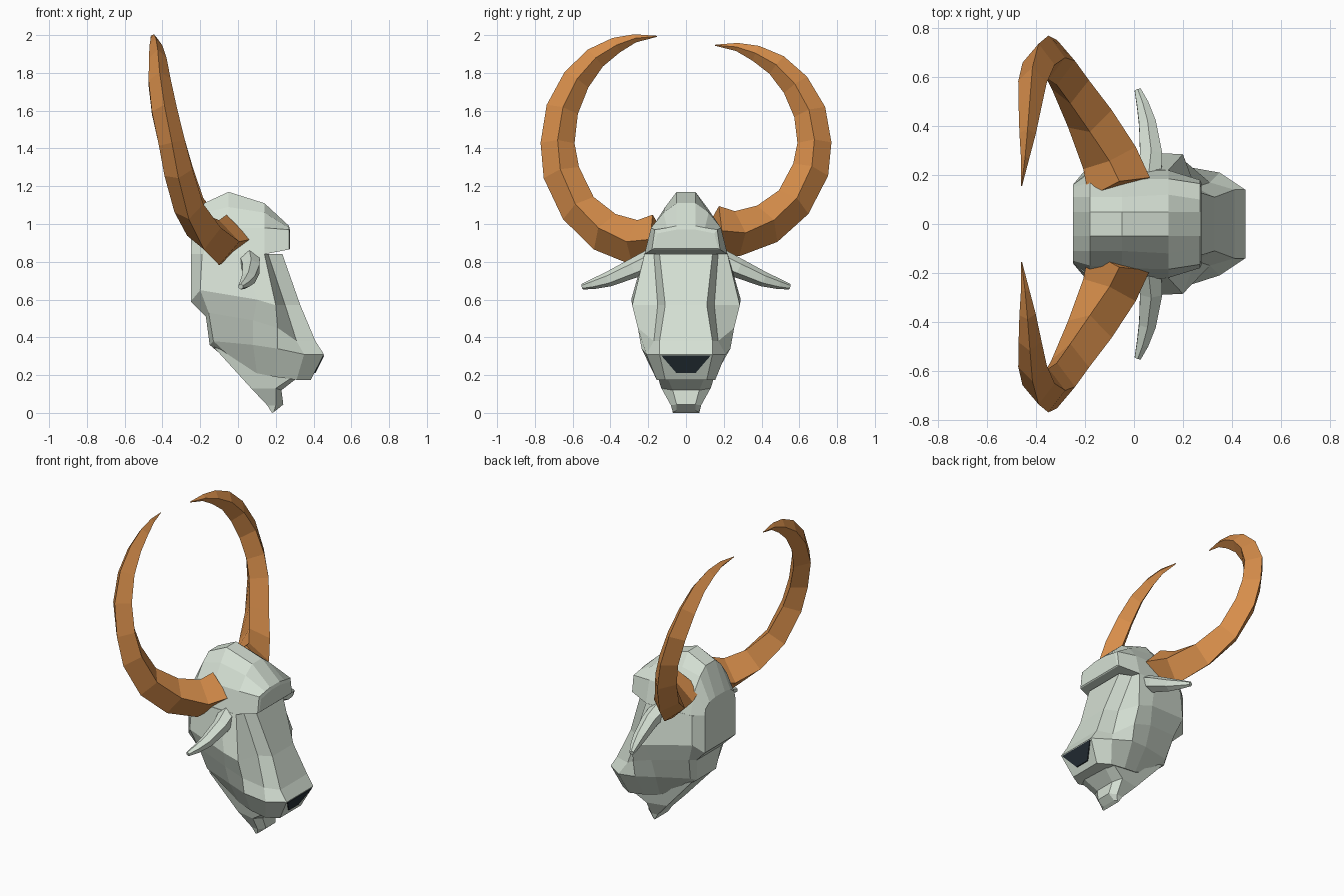
import bpy, bmesh, math
from mathutils import Vector


def material(name, rgb):
    m = bpy.data.materials.new(name)
    m.diffuse_color = (*rgb, 1)
    return m


HIDE = material("pale sage", (0.67, 0.75, 0.66))
HORN = material("orange horn", (0.68, 0.27, 0.07))
NOSE = material("dark slate", (0.02, 0.03, 0.04))


def loft(name, rings, mat):
    """Skin a list of equal closed rings and cap both ends."""
    bm = bmesh.new()
    vs = [[bm.verts.new(p) for p in ring] for ring in rings]
    n = len(rings[0])
    for a, b in zip(vs, vs[1:]):
        for i in range(n):
            j = (i + 1) % n
            bm.faces.new((a[i], a[j], b[j], b[i]))
    bm.faces.new(vs[0])
    bm.faces.new(vs[-1])
    bmesh.ops.recalc_face_normals(bm, faces=bm.faces)
    me = bpy.data.meshes.new(name)
    bm.to_mesh(me)
    bm.free()
    me.materials.append(mat)
    ob = bpy.data.objects.new(name, me)
    bpy.context.collection.objects.link(ob)
    return ob


def mirrored(half):
    """Close a half outline by mirroring it across y = 0."""
    return half + [(x, -y, z) for x, y, z in reversed(half)]


def tube(name, path, sides, depth, mat):
    """Tapered tube along (x, y, z, radius); depth(k) scales the x side of ring k."""
    pts = [Vector(p[:3]) for p in path]
    rings = []
    for k, p in enumerate(pts):
        t = (pts[min(k + 1, len(pts) - 1)] - pts[max(k - 1, 0)]).normalized()
        u = t.cross(Vector((1, 0, 0))).normalized()
        w = t.cross(u)
        r = path[k][3]
        rings.append([p + r * (u * math.cos(a) + w * math.sin(a) * depth(k))
                      for a in (2 * math.pi * i / sides for i in range(sides))])
    return loft(name, rings, mat)


# Face: bridge, bridge side, cheek, cheek rear, neck side, neck back; brow to chin
face = [
    [(.235, .14, .84), (.16, .17, .84), (.14, .22, .84), (.02, .222, .84), (-.19, .21, .84), (-.25, .16, .84)],
    [(.33, .11, .57), (.25, .15, .57), (.20, .285, .57), (.10, .29, .60), (-.20, .22, .65), (-.25, .16, .59)],
    [(.41, .14, .38), (.31, .17, .38), (.21, .255, .45), (.08, .25, .49), (-.155, .19, .53), (-.17, .13, .51)],
    [(.455, .14, .31), (.35, .21, .31), (.21, .235, .34), (.08, .205, .36), (-.13, .14, .38), (-.15, .10, .36)],
    [(.385, .11, .175), (.31, .155, .175), (.20, .15, .19), (.10, .13, .21), (.01, .11, .25), (-.02, .07, .25)],
]
loft("face", [mirrored(r) for r in face], HIDE)

# Crown with overhanging brow: x, top z, shoulder y, shoulder z, side y, side z, bottom y, bottom z
crown = [
    (-.25, .92, .11, .91, .15, .88, .16, .84),
    (-.18, 1.11, .11, 1.06, .17, .98, .21, .84),
    (-.05, 1.17, .11, 1.09, .18, .98, .215, .84),
    (.14, 1.11, .12, 1.06, .185, .98, .22, .84),
    (.27, .99, .10, .98, .165, .97, .18, .865),
    (.275, .97, .10, .96, .15, .95, .17, .87),
]
loft("crown", [mirrored([(x, .05, t), (x, sy, sz), (x, ey, ez), (x, by, bz)])
               for x, t, sy, sz, ey, ez, by, bz in crown], HIDE)

# Lower jaw tapering to the chin: front, side, rear
jaw = [
    [(.32, .10, .19), (.29, .15, .19), (-.13, .12, .35)],
    [(.23, .07, .12), (.20, .13, .13), (.07, .10, .13)],
    [(.24, .05, .045), (.20, .08, .04), (.155, .075, .04)],
    [(.20, .05, .012), (.19, .07, .005), (.18, .07, .0)],
]
loft("jaw", [mirrored(r) for r in jaw], HIDE)

# Nose plate
nose = [(.450, .13, .303), (.404, .05, .21)]
loft("nose", [mirrored([(x + d, y, z) for x, y, z in nose]) for d in (-.003, .006)], NOSE)

# Horns: four-sided, one slightly taller than the other; and leaf-like ears
horn = [
    (-.06, .15, .95, .125), (-.10, .27, .925, .12), (-.18, .43, .98, .11),
    (-.26, .57, 1.10, .10), (-.315, .66, 1.28, .098), (-.35, .68, 1.43, .09),
    (-.39, .655, 1.60, .086), (-.415, .58, 1.75, .075), (-.425, .48, 1.86, .06),
    (-.435, .37, 1.925, .043), (-.445, .27, 1.96, .022), (-.46, .155, 1.97, .003),
]
ear = [(.06, .18, .81, .06), (.07, .28, .765, .052), (.055, .41, .708, .04),
       (.035, .49, .683, .028), (.015, .548, .668, .015)]
for side, s in (("left", 1), ("right", -1)):
    tube("horn_" + side, [(x, s * y, 1.45 + (z - 1.45) * (1 - .045 * s), r)
                          for x, y, z, r in horn],
         4, lambda k: max(1.05 - .08 * k, .78), HORN)
    tube("ear_" + side, [(x, s * y, z, r) for x, y, z, r in ear], 6, lambda k: 1, HIDE)
